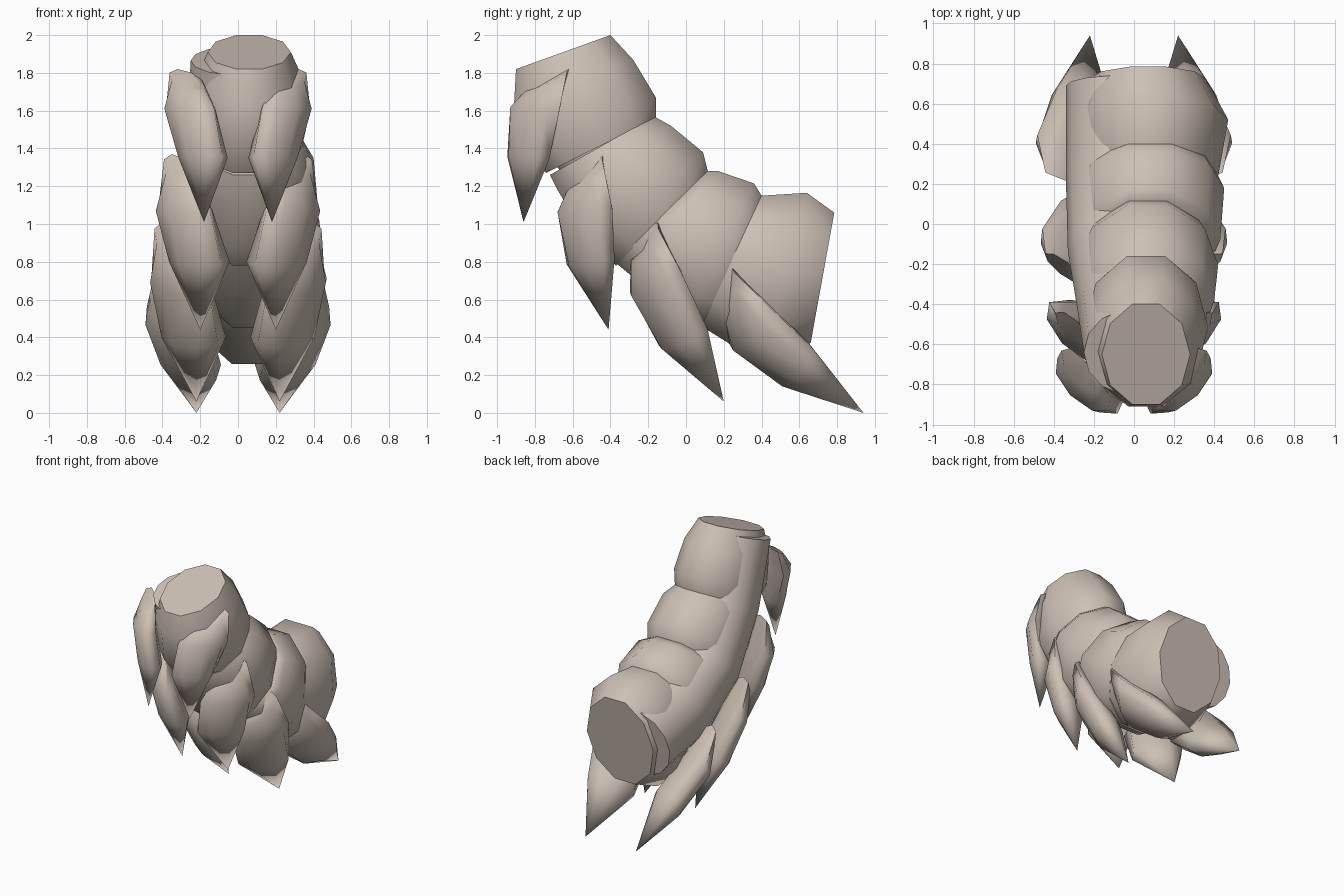
import bpy, bmesh, math
from mathutils import Vector

old = bpy.data.objects.get("Cube")
if old:
    bpy.data.objects.remove(old, do_unlink=True)

COLOUR = (0.61, 0.53, 0.46, 1)
mat = bpy.data.materials.new("warm beige")
mat.use_nodes = True
mat.diffuse_color = COLOUR
mat.node_tree.nodes["Principled BSDF"].inputs["Base Color"].default_value = COLOUR


def loft(name, rings, sides, flat_top=False, tip=None, side=1, lean=0, smooth=52):
    """Skin elliptical rings, each (first point, opposite point, half width)."""
    bm = bmesh.new()
    shift = 0.5 if flat_top else 0
    stretch = 1 / math.cos(math.pi / sides) if flat_top else 1
    loops = []
    for a, b, hw in rings:
        a, b = Vector(a), Vector(b)
        mid, up = (a + b) / 2, (a - b) / 2 * stretch
        across = Vector((hw, hw * lean, 0))
        loop = []
        for k in range(sides):
            t = 2 * math.pi * (k + shift) / sides
            p = mid + up * math.cos(t) + across * math.sin(t)
            loop.append(bm.verts.new((p.x * side, p.y, p.z)))
        loops.append(loop)
    for lo, hi in zip(loops, loops[1:]):
        for k in range(sides):
            j = (k + 1) % sides
            bm.faces.new((lo[k], lo[j], hi[j], hi[k]))
    bm.faces.new(loops[0])
    if tip:
        end = bm.verts.new((tip[0] * side, tip[1], tip[2]))
        for k in range(sides):
            bm.faces.new((loops[-1][k], loops[-1][(k + 1) % sides], end))
    else:
        bm.faces.new(loops[-1])
    bmesh.ops.recalc_face_normals(bm, faces=bm.faces)
    mesh = bpy.data.meshes.new(name)
    bm.to_mesh(mesh)
    bm.free()
    mesh.materials.append(mat)
    obj = bpy.data.objects.new(name, mesh)
    bpy.context.collection.objects.link(obj)
    bpy.ops.object.select_all(action='DESELECT')
    obj.select_set(True)
    bpy.context.view_layer.objects.active = obj
    bpy.ops.object.shade_smooth_by_angle(angle=math.radians(smooth))


def slices(profile):
    """Turn (back y, back z, belly y, belly z, half width, centre x) into rings."""
    return [((cx, ty, tz), (cx, by, bz), hw) for ty, tz, by, bz, hw, cx in profile]


# Four barrel-shaped body segments, from head to tail
segments = {
    "head_segment": [(-.40, 2.0, -.90, 1.82, .22, .06), (-.28, 1.87, -.91, 1.64, .29, .06),
                     (-.16, 1.67, -.87, 1.42, .31, .06), (-.16, 1.56, -.74, 1.27, .28, .06)],
    "chest_segment": [(-.17, 1.57, -.72, 1.26, .28, .06), (-.08, 1.52, -.68, 1.18, .33, .07),
                      (.09, 1.38, -.50, .88, .35, .07), (.115, 1.28, -.37, .78, .31, .07)],
    "belly_segment": [(.11, 1.28, -.38, .80, .31, .07), (.17, 1.28, -.33, .76, .35, .08),
                      (.36, 1.215, 0, .48, .37, .08), (.40, 1.15, .08, .45, .34, .08)],
    "tail_segment": [(.40, 1.15, .08, .46, .34, .08), (.64, 1.165, .40, .26, .385, .085),
                     (.785, 1.06, .66, .37, .29, .07)],
}
for name, profile in segments.items():
    loft(name, slices(profile), 10, flat_top=True)

# Long inner tube, showing along one flank
tube = [(-.43, 1.94, -.85, 1.79, .24, -.01), (-.20, 1.50, -.68, 1.30, .26, -.02),
        (.06, 1.23, -.33, .85, .28, -.05), (.36, 1.08, .12, .54, .28, -.06),
        (.74, .99, .64, .46, .28, -.06)]
loft("inner_tube", slices(tube), 14, flat_top=True)

# Claw legs: base, shoulder and knuckle rings, then the tip
legs = [
    ([((.22, -.85, 1.70), (.32, -.62, 1.82), .08), ((.21, -.93, 1.62), (.30, -.67, 1.60), .135),
      ((.17, -.94, 1.36), (.20, -.73, 1.34), .13)], (.18, -.86, 1.01)),
    ([((.25, -.62, 1.18), (.35, -.44, 1.37), .08), ((.24, -.68, 1.06), (.33, -.39, 1.08), .15),
      ((.20, -.62, .78), (.21, -.39, .82), .16)], (.20, -.41, .44)),
    ([((.30, -.29, .78), (.40, -.15, 1.01), .08), ((.25, -.29, .62), (.36, -.03, .76), .16),
      ((.22, -.13, .34), (.25, .10, .46), .17)], (.22, .20, .06)),
    ([((.30, .20, .52), (.40, .24, .78), .08), ((.26, .25, .33), (.38, .42, .60), .17),
      ((.22, .51, .14), (.28, .65, .37), .16)], (.22, .94, 0)),
]
for number, (rings, tip) in enumerate(legs, 1):
    for label, side in (("left", 1), ("right", -1)):
        loft(f"{label}_claw_leg_{number}", rings, 8, tip=tip, side=side, lean=.4, smooth=75)
